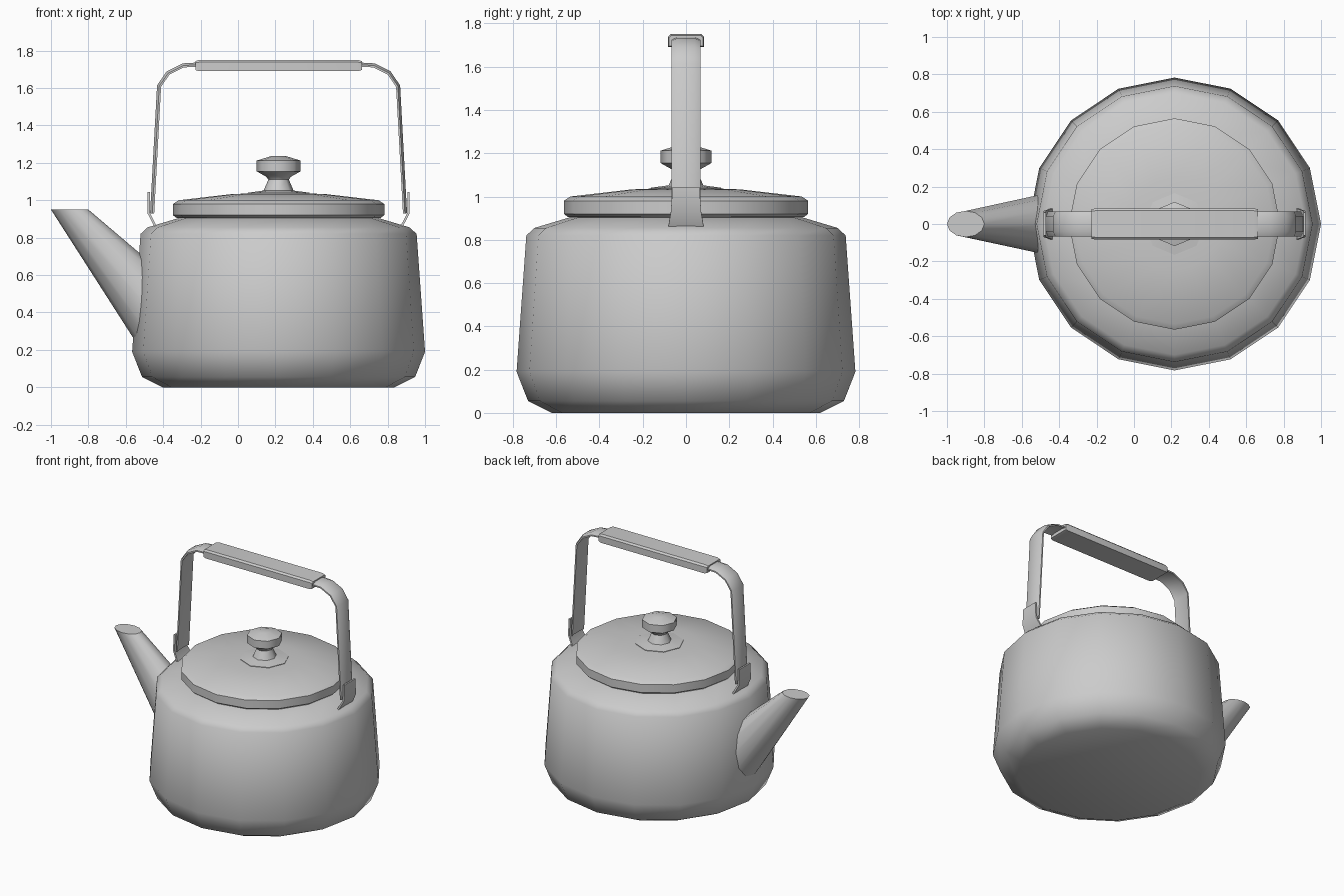
import bpy, bmesh, math
from mathutils import Vector

if "Cube" in bpy.data.objects:
    bpy.data.objects.remove(bpy.data.objects["Cube"])

CX = 0.217  # axis of the pot

metal = bpy.data.materials.new("grey_metal")
metal.use_nodes = True
GREY = (0.6, 0.6, 0.6, 1)
metal.diffuse_color = GREY
metal.node_tree.nodes["Principled BSDF"].inputs["Base Color"].default_value = GREY


def loft(name, rings, angle=40, mirrored=False):
    """Skin a list of closed rings, cap both ends and shade by angle."""
    bm = bmesh.new()
    loops = [[bm.verts.new(p) for p in ring] for ring in rings]
    n = len(loops[0])
    for a, b in zip(loops, loops[1:]):
        for i in range(n):
            j = (i + 1) % n
            bm.faces.new((a[i], a[j], b[j], b[i]))
    bm.faces.new(loops[0][::-1])
    bm.faces.new(loops[-1])
    bmesh.ops.recalc_face_normals(bm, faces=bm.faces)
    mesh = bpy.data.meshes.new(name)
    bm.to_mesh(mesh)
    bm.free()
    mesh.materials.append(metal)
    obj = bpy.data.objects.new(name, mesh)
    bpy.context.collection.objects.link(obj)
    bpy.ops.object.select_all(action='DESELECT')
    obj.select_set(True)
    bpy.context.view_layer.objects.active = obj
    bpy.ops.object.shade_smooth_by_angle(angle=math.radians(angle))
    return obj


def lathe(name, profile, sides, angle=40):
    """Turn a (radius, height) profile around the pot axis."""
    turns = [math.tau * i / sides for i in range(sides)]
    return loft(name, [[(CX + r * math.cos(t), r * math.sin(t), z) for t in turns]
                       for r, z in profile], angle)


def strip(name, path, sections, angle=40):
    """Sweep (width, offset) sections along an x-z path, mitred at the bends."""
    pts = [Vector((x, 0, z)) for x, z in path]
    rings = []
    for i, p in enumerate(pts):
        before = (p - pts[i - 1]).normalized() if i else None
        after = (pts[i + 1] - p).normalized() if i < len(pts) - 1 else None
        before, after = before or after, after or before
        tangent = (before + after).normalized()
        out = Vector((-tangent.z, 0, tangent.x)) / tangent.dot(after)
        rings.append([p + out * n + Vector((0, w, 0)) for w, n in sections[i]])
    return loft(name, rings, angle)


# Pot body with rounded foot and sloping shoulder
lathe("body", [(0.62, 0), (0.73, 0.055), (0.783, 0.19), (0.738, 0.82),
               (0.70, 0.855), (0.50, 0.915)], 16, 50)

# Lid
lathe("lid", [(0.50, 0.9), (0.545, 0.905), (0.565, 0.92), (0.565, 0.98),
              (0.535, 1.0), (0.25, 1.033), (0.12, 1.038)], 16)

# Lid knob with its base flange
lathe("lid_knob", [(0.165, 1.03), (0.165, 1.04), (0.08, 1.052), (0.055, 1.11),
                   (0.065, 1.125), (0.118, 1.155), (0.118, 1.212), (0.04, 1.236)], 8, 46)

# Tapered spout, cut level at the mouth
turns = [math.tau * i / 12 for i in range(12)]
base = [(-0.45 - 0.05 * math.cos(t), 0.168 * math.sin(t), 0.39 - 0.22 * math.cos(t)) for t in turns]
mouth = [(-0.9 - 0.1 * math.cos(t), 0.07 * math.sin(t), 0.95) for t in turns]
loft("spout", [base, mouth])

# Bail handle: one bent band, slightly bowed across its width
half = [(0.675, 0.93), (0.638, 1.61), (0.59, 1.68), (0.51, 1.72), (0.42, 1.725)]
path = [(CX - x, z) for x, z in half] + [(CX + x, z) for x, z in reversed(half)]
band = [(-0.068, -0.01), (-0.068, 0), (-0.04, 0.012), (0.04, 0.012),
        (0.068, 0), (0.068, -0.01), (0.04, -0.004), (-0.04, -0.004)]
strip("handle_band", path, [band] * len(path))

# Grip sleeve over the top of the handle
w, t, b = 0.083, 0.03, 0.012
grip = [(-w, -t), (-w, t - b), (b - w, t), (w - b, t), (w, t - b), (w, -t)]
ends = [(CX - 0.445, 1.72), (CX - 0.425, 1.72), (CX + 0.425, 1.72), (CX + 0.445, 1.72)]
small = [(a * 0.95, c * 0.8) for a, c in grip]
strip("handle_grip", ends, [small, grip, grip, small])

# Brackets joining the handle to the shoulder
for side, label in ((1, "left"), (-1, "right")):
    drop = [(0.694, 1.045), (0.694, 0.93), (0.655, 0.855)]
    plates = [[(-h, -0.006), (-h, 0.006), (h, 0.006), (h, -0.006)]
              for h in (0.062, 0.07, 0.083)]
    strip(label + "_bracket", [(CX + side * x, z) for x, z in drop], plates)
